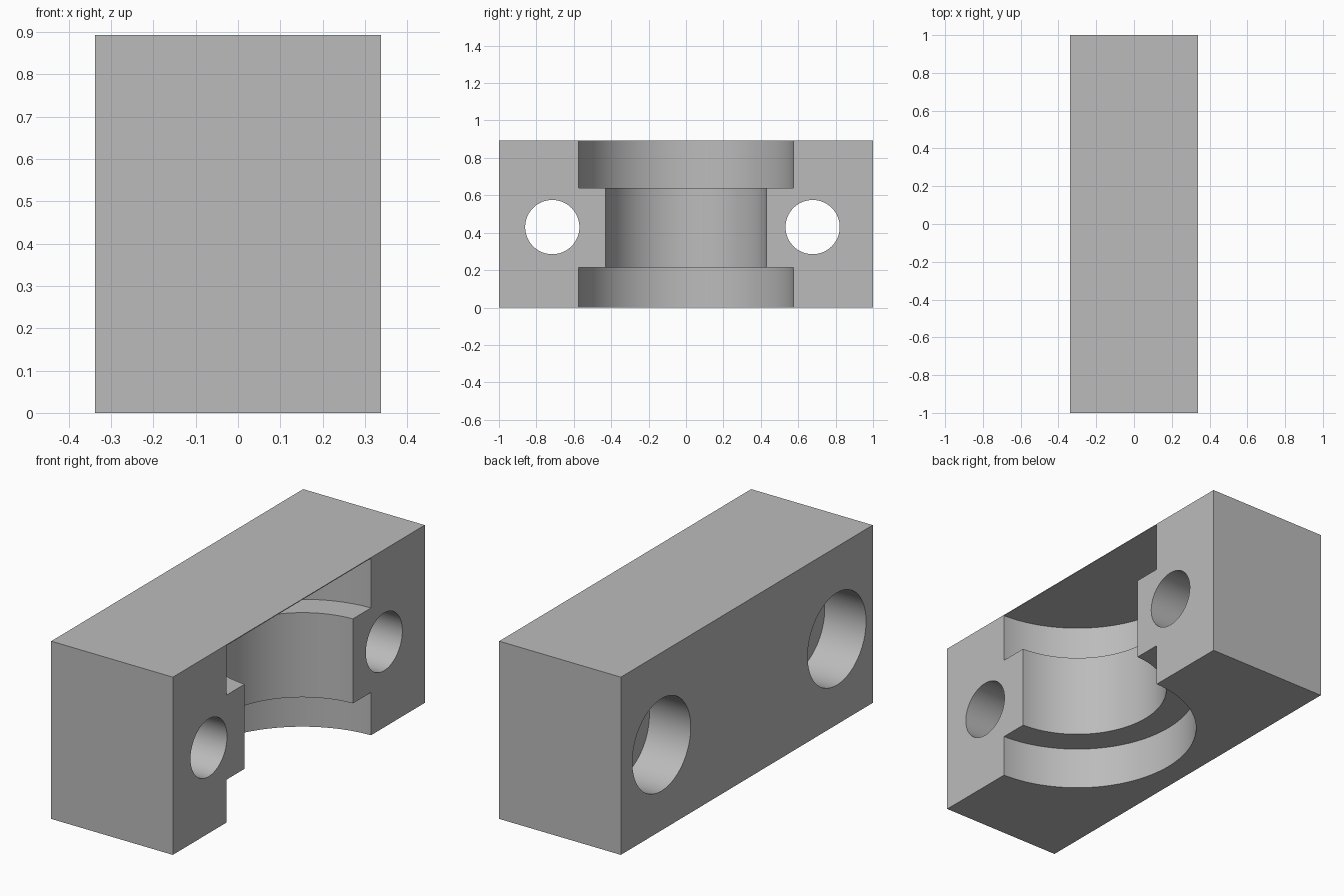
import bpy
import math

if "Cube" in bpy.data.objects:
    bpy.data.objects.remove(bpy.data.objects["Cube"], do_unlink=True)

WIDTH, LENGTH, HEIGHT = 0.676, 2.0, 0.893
FACE = WIDTH / 2          # the open clamping face is on +x
AXIS_X = FACE + 0.02      # recess axis sits just outside that face
BOLT_Z = 0.43

gray = bpy.data.materials.new("plain gray")
gray.use_nodes = True
color = (0.5, 0.5, 0.5, 1)
gray.diffuse_color = color
gray.node_tree.nodes["Principled BSDF"].inputs["Base Color"].default_value = color

# Solid block
bpy.ops.mesh.primitive_cube_add(size=1, location=(0, 0, HEIGHT / 2))
block = bpy.context.object
block.name = "clamp_block"
block.scale = (WIDTH, LENGTH, HEIGHT)
bpy.ops.object.transform_apply(location=True, rotation=True, scale=True)
block.data.materials.append(gray)


def cut(name, radius, start, end, axis, sides):
    """Subtract a cylinder running between two points along z or x."""
    middle = [(a + b) / 2 for a, b in zip(start, end)]
    turn = (0, math.pi / 2, 0) if axis == "x" else (0, 0, 0)
    bpy.ops.mesh.primitive_cylinder_add(
        vertices=sides, radius=radius, depth=math.dist(start, end),
        location=middle, rotation=turn)
    cutter = bpy.context.object
    cutter.name = name
    cutter.hide_render = True
    cutter.data.materials.append(gray)
    bpy.context.view_layer.objects.active = block
    mod = block.modifiers.new(name, "BOOLEAN")
    mod.operation = "DIFFERENCE"
    mod.solver = "EXACT"
    mod.object = cutter
    bpy.ops.object.modifier_apply(modifier=name)
    bpy.data.objects.remove(cutter, do_unlink=True)


# Stepped half-round recess: open below, closed by a thin skin on top
for name, radius, low, high in (
        ("lower_recess", 0.574, -0.1, 0.215),
        ("middle_recess", 0.43, 0.1, 0.75),
        ("upper_recess", 0.574, 0.64, HEIGHT - 0.004)):
    cut(name, radius, (AXIS_X, 0, low), (AXIS_X, 0, high), "z", 128)

# Bolt holes with wide counterbores on the back of the block
for side, y in (("front", -0.715), ("rear", 0.677)):
    cut(side + "_bolt_hole", 0.145, (-0.5, y, BOLT_Z), (0.5, y, BOLT_Z), "x", 64)
    cut(side + "_counterbore", 0.232, (-0.5, y, BOLT_Z), (-FACE + 0.23, y, BOLT_Z), "x", 64)

bpy.ops.object.select_all(action="DESELECT")
block.select_set(True)
bpy.context.view_layer.objects.active = block
bpy.ops.object.shade_smooth_by_angle(angle=math.radians(30))
